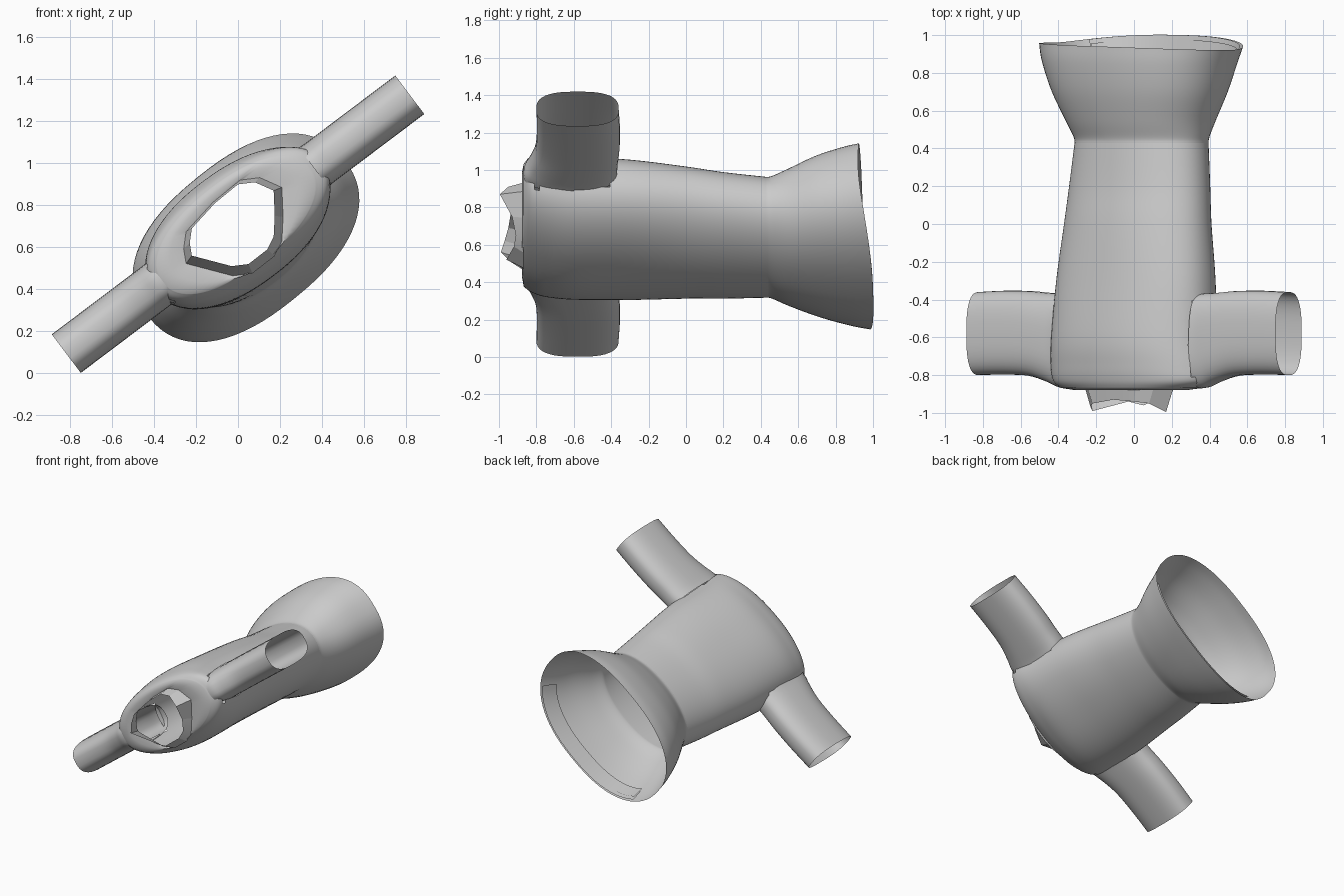
import bpy, bmesh
from math import sin, cos, atan2, radians, pi, copysign

if "Cube" in bpy.data.objects:
    bpy.data.objects.remove(bpy.data.objects["Cube"])


def catmull(rows, steps):
    """Smoothly resample a list of parameter rows."""
    out = []
    for i in range(len(rows) - 1):
        p0, p1, p2, p3 = (rows[max(i - 1, 0)], rows[i], rows[i + 1],
                          rows[min(i + 2, len(rows) - 1)])
        for k in range(steps):
            t = k / steps
            out.append([0.5 * (2 * b + (c - a) * t + (2 * a - 5 * b + 4 * c - d) * t * t
                               + (3 * b - a - 3 * c + d) * t ** 3)
                        for a, b, c, d in zip(p0, p1, p2, p3)])
    return out + [list(rows[-1])]


def sup(v, n):
    return copysign(abs(v) ** (2 / n), v)


def loft(name, rings, skip=None, angle=60):
    """Open tube through closed rings of points; skip(centre) leaves holes."""
    bm = bmesh.new()
    vr = [[bm.verts.new(p) for p in r] for r in rings]
    n = len(rings[0])
    for r0, r1 in zip(vr, vr[1:]):
        for i in range(n):
            j = (i + 1) % n
            f = bm.faces.new((r0[i], r0[j], r1[j], r1[i]))
            if skip and skip(f.calc_center_median()):
                bm.faces.remove(f)
    loose = [v for v in bm.verts if not v.link_faces]
    bmesh.ops.delete(bm, geom=loose, context='VERTS')
    bmesh.ops.recalc_face_normals(bm, faces=bm.faces)
    me = bpy.data.meshes.new(name)
    bm.to_mesh(me)
    bm.free()
    ob = bpy.data.objects.new(name, me)
    bpy.context.collection.objects.link(ob)
    bpy.ops.object.select_all(action='DESELECT')
    ob.select_set(True)
    bpy.context.view_layer.objects.active = ob
    bpy.ops.object.shade_smooth_by_angle(angle=radians(angle))
    return ob


def oval(y, cx, cz, a, b, deg, n=2.0, wave=None, sides=72):
    """Tilted oval in the xz plane."""
    c, s = cos(radians(deg)), sin(radians(deg))
    pts = []
    for i in range(sides):
        t = 2 * pi * i / sides
        u, v = a * sup(cos(t), n), b * sup(sin(t), n)
        pts.append((cx + u * c - v * s, y + (wave(t) if wave else 0), cz + u * s + v * c))
    return pts


# Sleeve frame: axis tilted 37 degrees through (0, 0.71)
TILT = radians(37)
CT, ST = cos(TILT), sin(TILT)


def armhole(p):
    along = p.x * CT + (p.z - 0.71) * ST
    across = -p.x * ST + (p.z - 0.71) * CT
    return abs(along) > 0.45 and abs(across) < 0.11 and abs(p.y + 0.6) < 0.21


# Faceted collar: rim points (x, y, z) over a slightly wider base
NX, NZ = -0.03, 0.71
rim = [(-0.23, -0.97, 0.62), (-0.22, -0.95, 0.69), (-0.11, -0.93, 0.81),
       (0.0, -0.94, 0.90), (0.08, -0.95, 0.91), (0.17, -0.995, 0.87),
       (0.175, -0.93, 0.75), (0.17, -0.91, 0.65), (0.14, -0.92, 0.59),
       (0.05, -0.96, 0.52), (-0.03, -0.94, 0.51), (-0.22, -0.99, 0.56)]
base = [(NX + 0.005 + (x - NX) * 1.17, -0.868, NZ - 0.012 + (z - NZ) * 1.17)
        for x, y, z in rim]
loft("collar", [base, rim], angle=15)

# Torso: waist to shoulders (y, cx, cz, a, b, tilt, n)
torso = [(0.43, 0.04, 0.64, 0.405, 0.245, 39, 2.1),
         (0.20, 0.03, 0.65, 0.43, 0.25, 39, 2.1),
         (0.00, 0.02, 0.665, 0.45, 0.26, 39, 2.1),
         (-0.30, 0.01, 0.68, 0.48, 0.27, 38, 2.2),
         (-0.60, 0.00, 0.69, 0.495, 0.28, 37, 2.2),
         (-0.75, 0.00, 0.70, 0.505, 0.26, 37, 2.2),
         (-0.83, 0.00, 0.71, 0.495, 0.235, 37, 2.2),
         (-0.868, -0.01, 0.705, 0.44, 0.212, 38, 2.2)]
rings = [oval(*r) for r in catmull(torso, 6)]
# The torso closes onto the collar base, matched by direction from the neck centre
edge = [tuple(p + (q - p) * k / 20 for p, q in zip(a, b))
        for a, b in zip(base, base[1:] + base[:1]) for k in range(20)]
neck = []
for x, y, z in oval(0, NX, NZ, 0.28, 0.18, 42):
    t = atan2(z - NZ, x - NX)
    neck.append(min(edge, key=lambda e: -cos(atan2(e[2] - NZ, e[0] - NX) - t)))
mid = [tuple((p + q) / 2 for p, q in zip(a, b)) for a, b in zip(rings[-1], neck)]
mid = [(x, y - 0.01, z) for x, y, z in mid]
loft("torso", rings + [mid, neck], armhole, 80)


def hem_rings(rows, steps):
    """Skirt rings whose hem dips on the lower side."""
    out = []
    for row in catmull(rows, steps):
        k = ((row[0] - 0.43) / 0.51) ** 2
        out.append(oval(*row, lambda t: k * (0.06 * max(0, -sin(t)) ** 1.5 - 0.02 * cos(t))))
    return out


# Flared skirt
skirt = [(0.43, 0.04, 0.64, 0.405, 0.245, 39, 2.1), (0.46, 0.04, 0.64, 0.41, 0.25, 39, 2.1),
         (0.55, 0.035, 0.64, 0.445, 0.285, 39, 2.2), (0.70, 0.03, 0.645, 0.515, 0.33, 39, 2.3),
         (0.85, 0.03, 0.645, 0.57, 0.36, 39, 2.35), (0.94, 0.038, 0.645, 0.598, 0.37, 39, 2.35)]
loft("skirt", hem_rings(skirt, 5))

# Folded pleats lining the lower side of the hem
for i in range(2):
    s = 0.97 - 0.025 * i
    strip = [(y - 0.02 * i, cx, cz, a * s, b * s, d, n) for y, cx, cz, a, b, d, n in skirt[-2:]]
    loft(f"hem_pleat_{i + 1}", hem_rings(strip, 3),
         lambda p: (p.z - 0.645) * 0.777 - (p.x - 0.03) * 0.629 > -0.2)

# Sleeves: (distance along axis, y centre, y half width, half thickness)
sleeve = [(0.45, -0.62, 0.25, 0.117), (0.49, -0.615, 0.248, 0.115),
          (0.56, -0.60, 0.236, 0.115), (0.68, -0.58, 0.225, 0.115),
          (0.85, -0.575, 0.222, 0.115), (1.025, -0.58, 0.22, 0.115)]
for name, side in (("left_sleeve", -1), ("right_sleeve", 1)):
    rings = []
    for d, yc, hy, ht in catmull(sleeve, 4):
        ring = []
        for i in range(40):
            t = 2 * pi * i / 40
            v = ht * sup(sin(t), 2.7)
            ring.append((side * d * CT - v * ST, yc + hy * sup(cos(t), 2.7),
                         0.71 + side * d * ST + v * CT))
        rings.append(ring)
    loft(name, rings)
